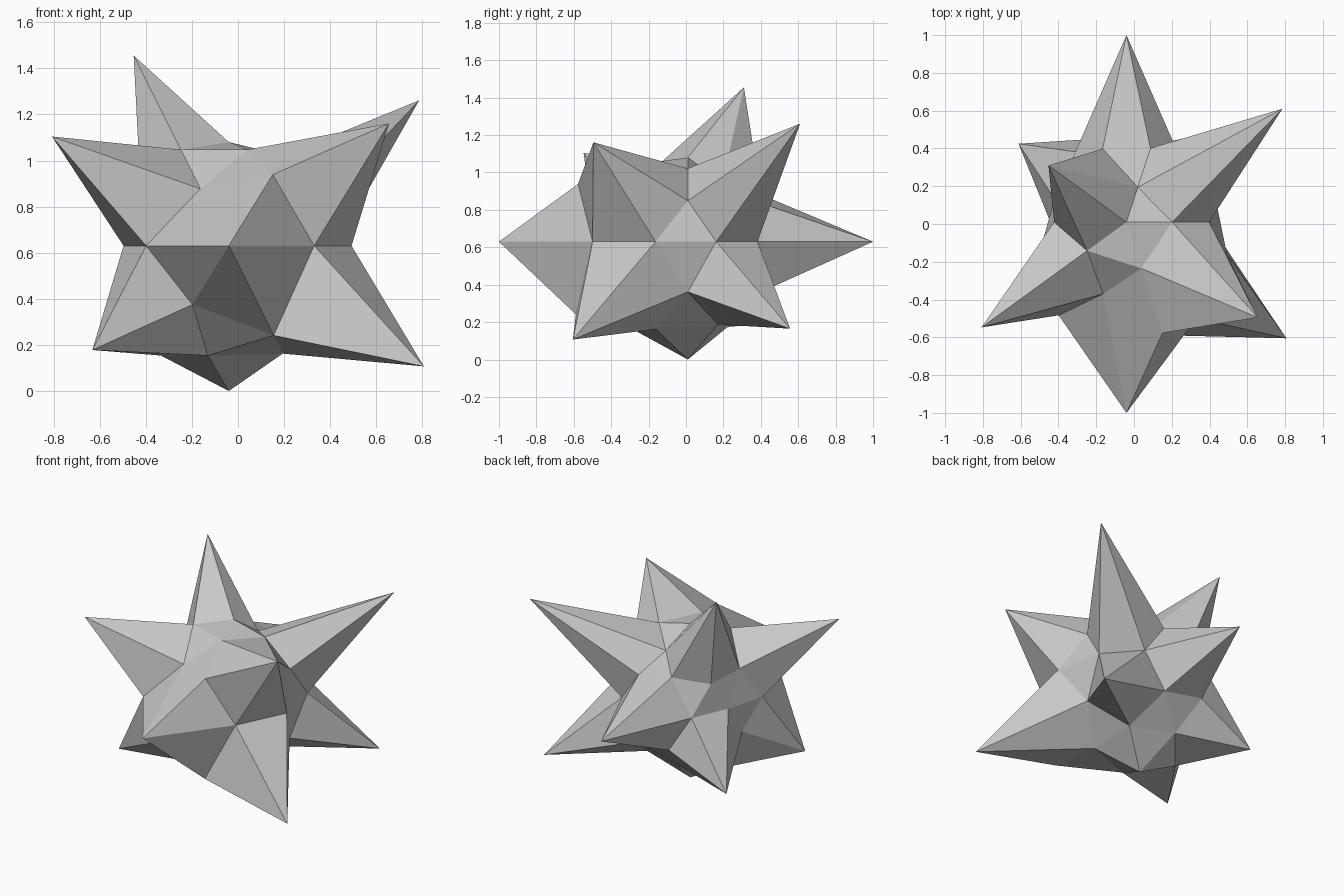
import bpy
import bmesh
import math
from mathutils import Vector

if "Cube" in bpy.data.objects:
    bpy.data.objects.remove(bpy.data.objects["Cube"])

CENTRE = Vector((-0.04, 0.01, 0.63))

# Spike lengths: one row per latitude band (height on a unit sphere),
# ordered counter-clockwise from the +x axis
BANDS = {
    1.0: [.45],
    0.9: [.46, .37, .97, .49, .49],
    0.5: [1.2, .48, .45, .47, 1.01],
    0.4: [.49, .46, .45, 1.06, .69],
    0.0: [.49, .46, .99, .46, .4, .48, .61, 1.01, .63, .56],
    -0.4: [1.04, .52, .45, .57, 1.17],
    -0.5: [.51, .5, .83, .86, .74],
    -0.9: [.52, .5, .56, .56, .55],
    -1.0: [.63],
}


def azimuth(vert):
    return round(math.degrees(math.atan2(vert.co.y, vert.co.x))) % 360


def make_material(name, rgb):
    material = bpy.data.materials.new(name)
    material.use_nodes = True
    colour = (*rgb, 1.0)
    material.diffuse_color = colour
    for node in material.node_tree.nodes:
        if node.type == "BSDF_PRINCIPLED":
            node.inputs["Base Color"].default_value = colour
    return material


# Faceted ball whose corners are pushed out or in to form the spikes
bm = bmesh.new()
bmesh.ops.create_icosphere(bm, subdivisions=2, radius=1.0)
rings = {height: [] for height in BANDS}
for vert in bm.verts:
    rings[round(vert.co.z, 1)].append(vert)
for height, lengths in BANDS.items():
    for vert, length in zip(sorted(rings[height], key=azimuth), lengths):
        vert.co = vert.co * length + CENTRE
bmesh.ops.recalc_face_normals(bm, faces=bm.faces)

# Flat-shaded spiked rock
mesh = bpy.data.meshes.new("spiked_rock")
bm.to_mesh(mesh)
bm.free()
mesh.materials.append(make_material("light_grey", (0.58, 0.58, 0.58)))
rock = bpy.data.objects.new("spiked_rock", mesh)
bpy.context.collection.objects.link(rock)
